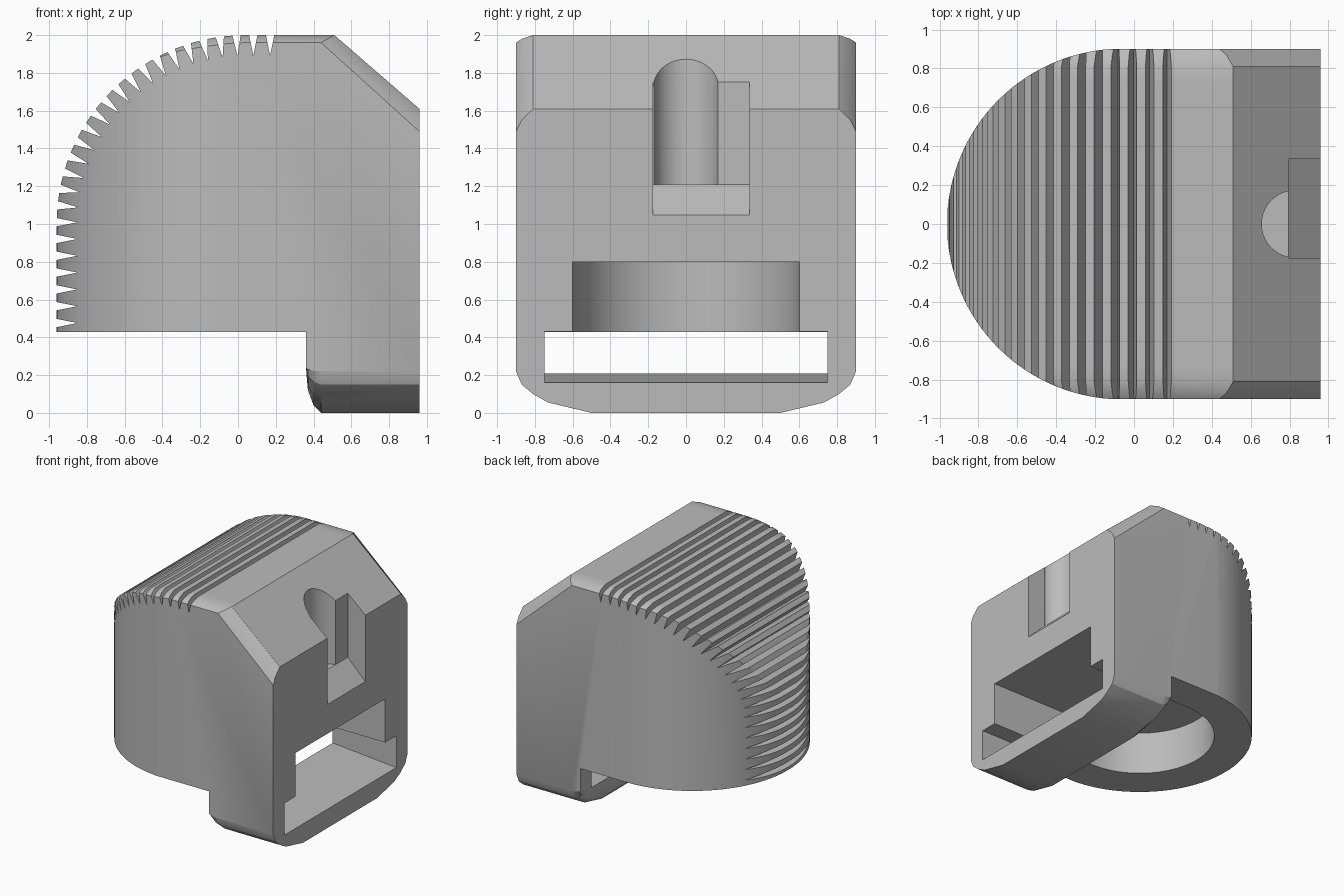
import bpy, bmesh
from math import sin, cos, pi, radians
from mathutils import Vector

cube = bpy.data.objects.get("Cube")
if cube:
    bpy.data.objects.remove(cube)

grey = bpy.data.materials.new("plain grey")
grey.use_nodes = True
grey.diffuse_color = (0.5, 0.5, 0.5, 1)
grey.node_tree.nodes["Principled BSDF"].inputs["Base Color"].default_value = (0.5, 0.5, 0.5, 1)


def loft(bm, rings):
    """Skin a list of matching closed rings and cap both ends."""
    rows = [[bm.verts.new(p) for p in ring] for ring in rings]
    n = len(rows[0])
    for a, b in zip(rows, rows[1:]):
        for i in range(n):
            j = (i + 1) % n
            bm.faces.new((a[i], a[j], b[j], b[i]))
    bm.faces.new(rows[0][::-1])
    bm.faces.new(rows[-1])


def make_object(name, bm):
    bmesh.ops.recalc_face_normals(bm, faces=bm.faces)
    mesh = bpy.data.meshes.new(name)
    bm.to_mesh(mesh)
    bm.free()
    mesh.materials.append(grey)
    obj = bpy.data.objects.new(name, mesh)
    bpy.context.collection.objects.link(obj)
    return obj


def prism(name, pts, axis, lo, hi):
    """Extrude a 2D outline along z (xy outline) or y (xz outline)."""
    bm = bmesh.new()
    loft(bm, [[(a, b, h) if axis == "z" else (a, h, b) for a, b in pts] for h in (lo, hi)])
    return make_object(name, bm)


def half_round(cx, r, x_end, steps, flare=0.0):
    """Plan outline: half circle facing -x with a straight run to x_end."""
    arc = [(cx + r * cos(radians(90 + 180 * i / steps)),
            r * sin(radians(90 + 180 * i / steps))) for i in range(steps + 1)]
    return arc + [(x_end, -r - flare), (x_end, r + flare)]


def combine(target, tool, operation):
    mod = target.modifiers.new(operation, "BOOLEAN")
    mod.operation = operation
    mod.solver = "EXACT"
    mod.object = tool
    graph = bpy.context.evaluated_depsgraph_get()
    result = bpy.data.meshes.new_from_object(target.evaluated_get(graph))
    target.modifiers.clear()
    target.data = result
    bpy.data.objects.remove(tool)


# Side profile, with eased upper edges and rounded lower corners
ARC_X, ARC_Z, ARC_R = 0.04, 1.0, 1.0
BASE = 0.428


def side_profile(ease, bottom):
    r = ARC_R - 0.04 * ease
    arc = [(ARC_X - r * cos(pi / 2 * i / 28), ARC_Z + r * sin(pi / 2 * i / 28)) for i in range(29)]
    upper = arc + [(0.51 - 0.07 * ease, 2 - 0.04 * ease), (0.96, 1.61 - 0.12 * ease)]
    foot = [(0.96, 0), (0.44, 0), (0.40, 0.04), (0.37, 0.12), (0.36, 0.23)]
    foot = [(x, bottom + z * (0.24 - bottom) / 0.24) for x, z in foot]
    return upper + foot + [(0.36, BASE), (ARC_X - r, BASE)]


half = [(0.5, 0, 0), (0.73, 0, 0.055), (0.81, 0, 0.1), (0.87, 0.5, 0.15), (0.9, 1, 0.22)]
stations = [(-y, e, b) for y, e, b in reversed(half)] + half
bm = bmesh.new()
loft(bm, [[(x, y, z) for x, z in side_profile(e, b)] for y, e, b in stations])
body = make_object("ribbed_body", bm)

# Rounded back in plan
combine(body, prism("plan_limit", half_round(-0.06, 0.902, 1.2, 64, 0.06), "z", -0.2, 2.2), "INTERSECT")

# V grooves following the curved back
def along_back(s):
    """Point and outward normal at distance s along the profile."""
    run, quarter = 0.13, ARC_R * pi / 2
    if s < run:
        return Vector((ARC_X + run - s, 0, 2)), Vector((0, 0, 1))
    if s < run + quarter:
        a = (s - run) / ARC_R
        n = Vector((-sin(a), 0, cos(a)))
        return Vector((ARC_X, 0, ARC_Z)) + n * ARC_R, n
    return Vector((ARC_X - ARC_R, 0, ARC_Z - (s - run - quarter))), Vector((-1, 0, 0))


bm = bmesh.new()
for i in range(26):
    p, n = along_back(i * 0.089)
    t = Vector((n.z, 0, -n.x))
    tri = [p - n * 0.11, p + n * 0.02 + t * 0.026, p + n * 0.02 - t * 0.026]
    loft(bm, [[v + Vector((0, y, 0)) for v in tri] for y in (-1, 1)])
combine(body, make_object("groove_cutter", bm), "DIFFERENCE")

# Wide lower slot with a sloping floor
slot = [(0.355, 0.21), (0.96, 0.16), (1.1, 0.148), (1.1, 0.43), (0.355, 0.43)]
combine(body, prism("slot_cutter", slot, "y", -0.75, 0.75), "DIFFERENCE")

# Round-ended channel open at the underside
combine(body, prism("channel_cutter", half_round(-0.06, 0.6, 1.1, 48), "z", 0.35, 0.8), "DIFFERENCE")

# Upright round hole and the stepped pocket beside it
combine(body, prism("hole_cutter", half_round(0.83, 0.173, 0.87, 20), "z", 1.21, 2.2), "DIFFERENCE")
pocket = [(0.795, 1.21), (1.1, 0.909), (1.1, 2.2), (0.795, 2.2)]
combine(body, prism("pocket_cutter", pocket, "y", -0.175, 0.335), "DIFFERENCE")

bpy.ops.object.select_all(action="DESELECT")
body.select_set(True)
bpy.context.view_layer.objects.active = body
bpy.ops.object.shade_smooth_by_angle(angle=radians(25))
